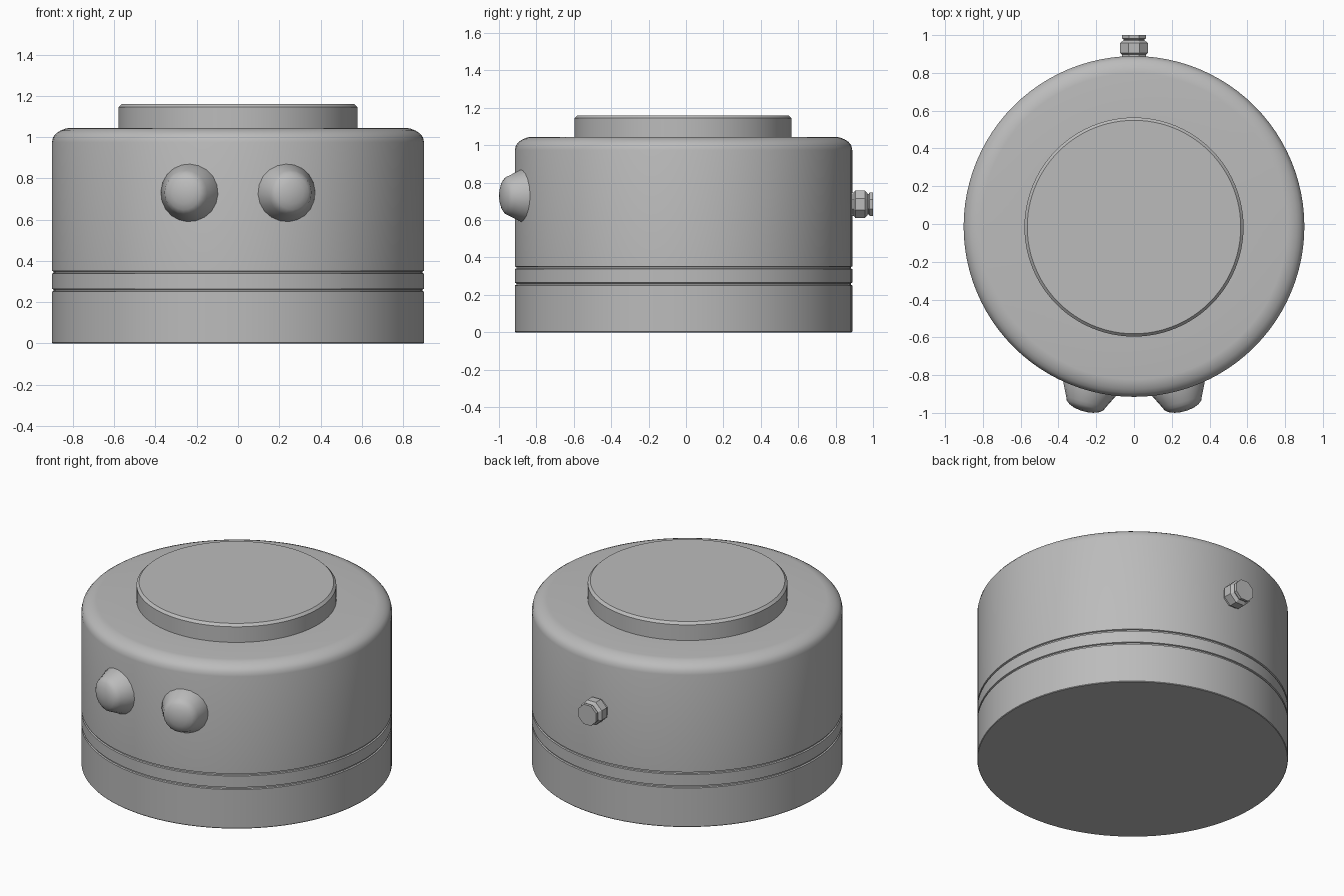
import bpy
import math
from mathutils import Matrix, Vector

cube = bpy.data.objects.get("Cube")
if cube:
    bpy.data.objects.remove(cube, do_unlink=True)

grey = bpy.data.materials.new("plain grey")
grey.use_nodes = True
grey.diffuse_color = (0.5, 0.5, 0.5, 1)
grey.node_tree.nodes["Principled BSDF"].inputs["Base Color"].default_value = (0.5, 0.5, 0.5, 1)

CENTRE_Y = -0.013


def lathe(name, profile, sides, origin, axis=(0, 0, 1), turn=0.0, angle=30):
    """Spin (radius, height) points around an axis; both ends are capped."""
    verts, faces = [], []
    for r, h in profile:
        for i in range(sides):
            a = 2 * math.pi * i / sides + turn
            verts.append((r * math.cos(a), r * math.sin(a), h))
    for k in range(len(profile) - 1):
        for i in range(sides):
            j = (i + 1) % sides
            a, b = k * sides, (k + 1) * sides
            faces.append((a + i, a + j, b + j, b + i))
    faces.append(tuple(reversed(range(sides))))
    faces.append(tuple(range(len(verts) - sides, len(verts))))
    mesh = bpy.data.meshes.new(name)
    mesh.from_pydata(verts, [], faces)
    rotation = Vector((0, 0, 1)).rotation_difference(Vector(axis)).to_matrix().to_4x4()
    mesh.transform(Matrix.Translation(origin) @ rotation)
    mesh.materials.append(grey)
    obj = bpy.data.objects.new(name, mesh)
    bpy.context.collection.objects.link(obj)
    bpy.ops.object.select_all(action="DESELECT")
    obj.select_set(True)
    bpy.context.view_layer.objects.active = obj
    bpy.ops.object.shade_smooth_by_angle(angle=math.radians(angle))
    return obj


# Round housing with two thin grooves and a rounded shoulder
R = 0.902
G = R - 0.008
housing = [(R - 0.003, 0), (R, 0.004)]
for z in (0.258, 0.345):
    housing += [(R, z - 0.007), (G, z - 0.004), (G, z + 0.004), (R, z + 0.007)]
housing += [(R, 0.975), (0.896, 1.0), (0.882, 1.018), (0.862, 1.031),
            (0.835, 1.042), (0.81, 1.045), (0.5, 1.045)]
lathe("housing", housing, 96, (0, CENTRE_Y, 0))

# Raised lid
lathe("lid", [(0.58, 1.03), (0.58, 1.145), (0.565, 1.16)], 96, (0, CENTRE_Y - 0.003, 0))

# Two domed buttons pointing outward from the front
button = [(0.13, 0.8), (0.143, 0.87), (0.143, 0.895), (0.109, 0.963)]
for t in (20, 40, 60, 80):
    a = math.radians(t)
    button.append((0.107 * math.cos(a), 0.965 + 0.05 * math.sin(a)))
for side, name in ((1, "left_button"), (-1, "right_button")):
    a = math.radians(15.3)
    lathe(name, button, 20, (0, CENTRE_Y, 0.73), (side * math.sin(a), -math.cos(a), 0), angle=35)

# Eight-sided cable connector on the back
F = 1 / math.cos(math.pi / 8)
connector = [(0.063, 0.85), (0.063, 0.897), (0.073, 0.905), (0.073, 0.957),
             (0.063, 0.967), (0.055, 0.972), (0.055, 0.978), (0.063, 0.982), (0.063, 1.0)]
lathe("cable_connector", [(r * F, h) for r, h in connector], 8,
      (0, 0, 0.685), (0, 1, 0), math.pi / 8, 20)
